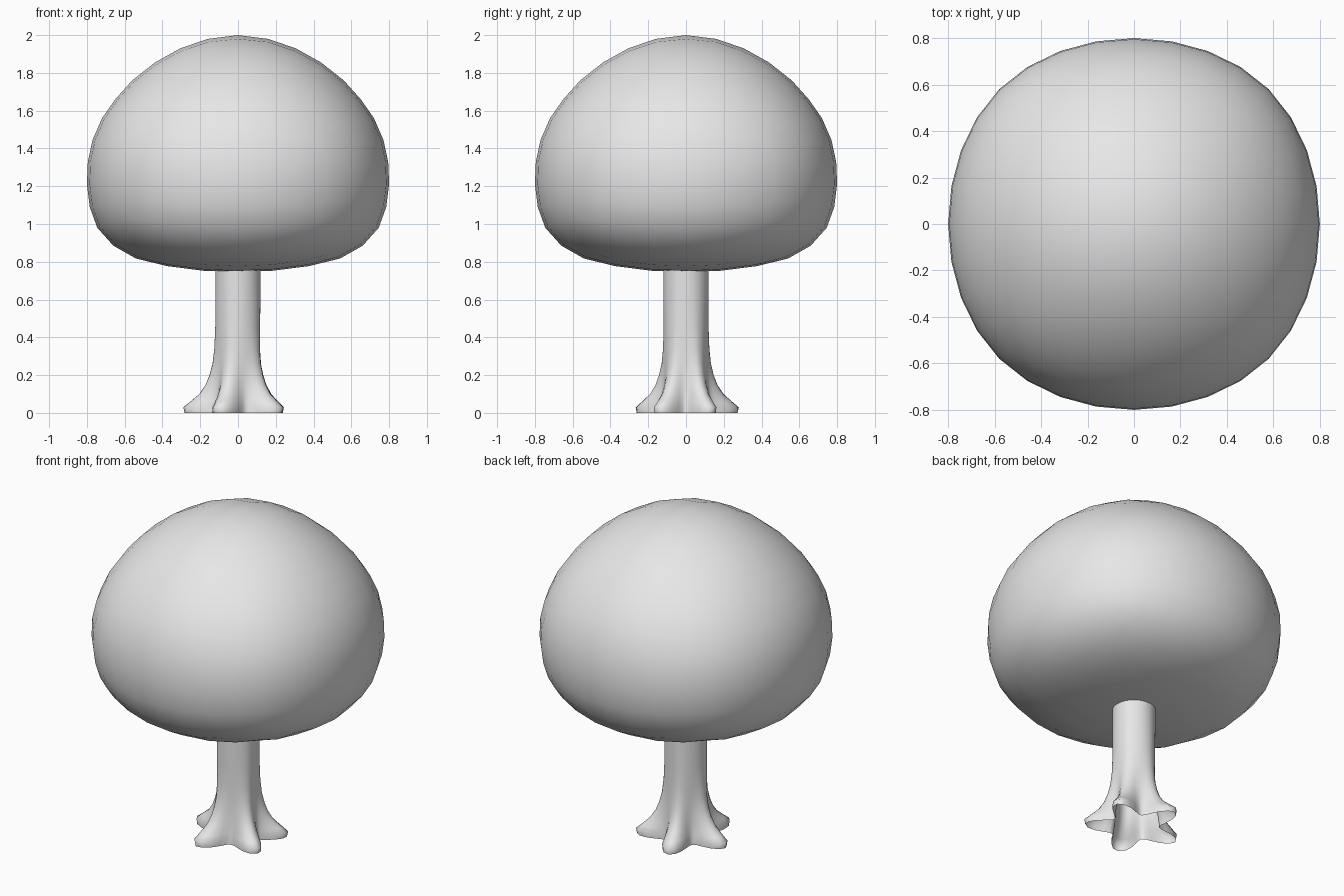
import bpy, bmesh
from math import cos, sin, pi, radians

old = bpy.data.objects.get("Cube")
if old:
    bpy.data.objects.remove(old, do_unlink=True)

grey = bpy.data.materials.new("plain_grey")
grey.use_nodes = True
grey.diffuse_color = (0.8, 0.8, 0.8, 1)
grey.node_tree.nodes["Principled BSDF"].inputs["Base Color"].default_value = (0.8, 0.8, 0.8, 1)


def add_object(name, bm):
    mesh = bpy.data.meshes.new(name)
    bm.to_mesh(mesh)
    bm.free()
    mesh.materials.append(grey)
    mesh.shade_smooth()
    obj = bpy.data.objects.new(name, mesh)
    bpy.context.collection.objects.link(obj)
    return obj


def lerp_table(table, v):
    """Piecewise linear lookup in (key, value) pairs with rising keys."""
    if v <= table[0][0]:
        return table[0][1]
    for (a, fa), (b, fb) in zip(table, table[1:]):
        if v <= b:
            return fa + (fb - fa) * (v - a) / (b - a)
    return table[-1][1]


# Crown: a subdivided cube reshaped to a domed outline, bottom to top
outline = [(0, 0.75), (0.18, 0.752), (0.375, 0.777), (0.54, 0.817), (0.66, 0.885),
           (0.745, 0.98), (0.785, 1.09), (0.80, 1.21), (0.795, 1.33), (0.77, 1.445),
           (0.72, 1.56), (0.65, 1.66), (0.56, 1.76), (0.44, 1.855), (0.305, 1.93),
           (0.16, 1.98), (0, 2.0)]
bm = bmesh.new()
bmesh.ops.create_cube(bm, size=2)
crown = add_object("crown", bm)
crown.modifiers.new("round", "SUBSURF").levels = 3
dg = bpy.context.evaluated_depsgraph_get()
dg.update()
rounded = bpy.data.meshes.new_from_object(crown.evaluated_get(dg))
crown.modifiers.clear()
crown.data = rounded
rounded.name = "crown"
ring = sorted((v.co.z, v.co.x) for v in rounded.vertices
              if abs(v.co.y) < 1e-4 and v.co.x > -1e-4)
heights = [(z, p[1]) for (z, x), p in zip(ring, outline)]
scales = [(z, p[0] / x) for (z, x), p in zip(ring, outline) if x > 0.01]
for v in rounded.vertices:
    s = lerp_table(scales, v.co.z)
    v.co = (v.co.x * s, v.co.y * s, lerp_table(heights, v.co.z))
rounded.shade_smooth()

# Trunk: open tube flaring into five pointed roots
roots = [(30, 0.28), (104, 0.288), (176, 0.29), (248, 0.287), (328, 0.28)]
STEPS = 10
# height, radius between roots, share of the root length reached
levels = [(0, 0.14, 0.96), (0.03, 0.138, 1.0), (0.06, 0.134, 0.76), (0.10, 0.13, 0.47),
          (0.15, 0.125, 0.28), (0.2, 0.121, 0.18), (0.26, 0.118, 0.1),
          (0.34, 0.117, 0.05), (0.46, 0.117, 0.02), (0.7, 0.12, 0), (0.9, 0.12, 0)]
bm = bmesh.new()
loops = []
for z, valley, share in levels:
    loop = []
    for i, (a0, r0) in enumerate(roots):
        a1, r1 = roots[(i + 1) % len(roots)]
        a1 += 360 if a1 < a0 else 0
        for k in range(STEPS):
            t = k / STEPS
            ang = radians(a0 + (a1 - a0) * t)
            lobe = (0.5 + 0.5 * cos(2 * pi * t)) ** 1.2
            r = valley + (r0 + (r1 - r0) * t - valley) * share * lobe
            loop.append(bm.verts.new((r * cos(ang), r * sin(ang), z)))
    loops.append(loop)
for low, high in zip(loops, loops[1:]):
    for i in range(len(low)):
        j = (i + 1) % len(low)
        bm.faces.new((low[i], low[j], high[j], high[i]))
add_object("trunk", bm)
